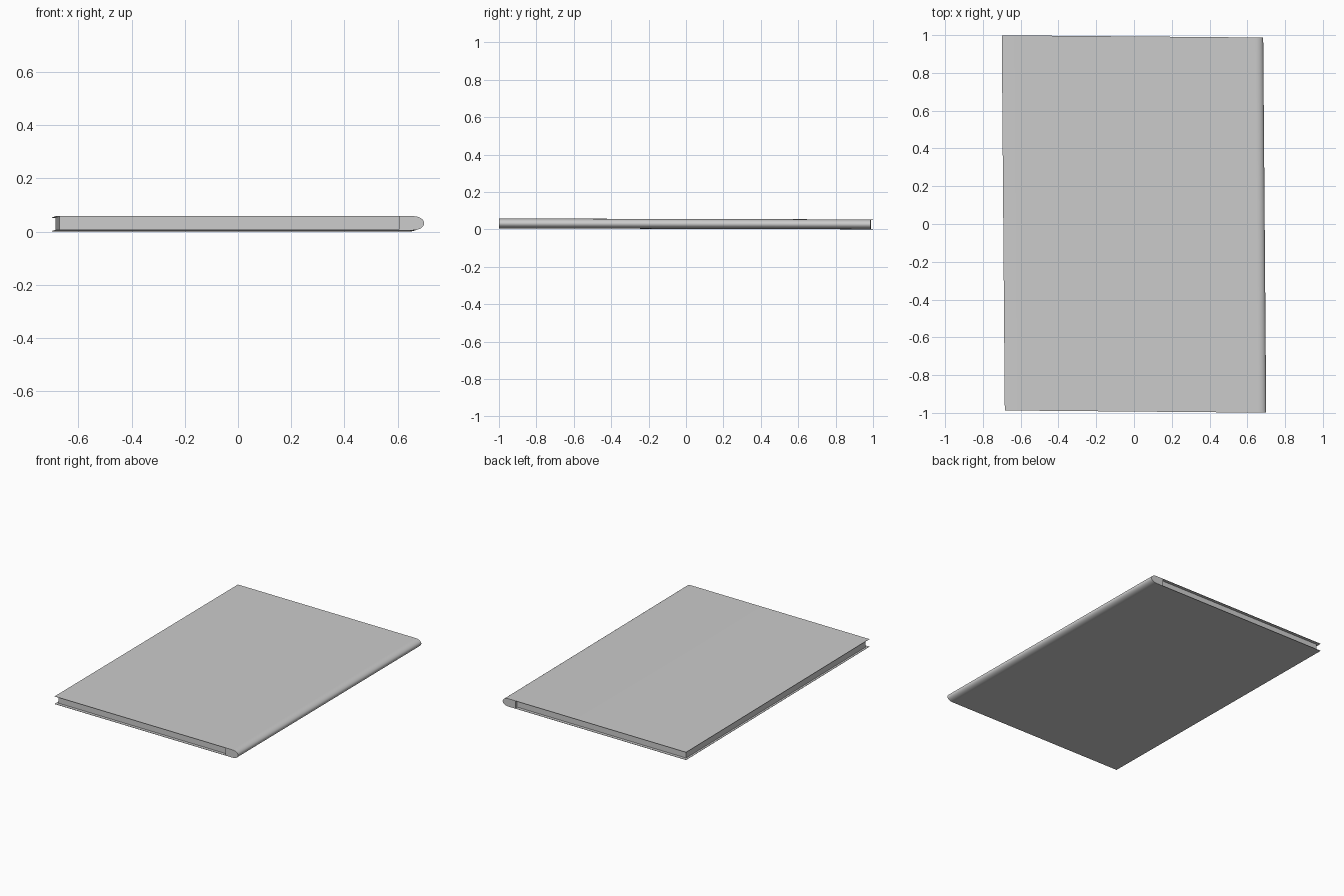
import bpy, bmesh, math
from mathutils import Matrix

if "Cube" in bpy.data.objects:
    bpy.data.objects.remove(bpy.data.objects["Cube"])

# Slightly skewed, slightly tilted closed book
SKEW = Matrix(((1, -0.008, 0, 0),
               (-0.0085, 1, 0, 0),
               (0, -0.0025, 1, 0),
               (0, 0, 0, 1)))


def extrude_profile(name, profile, half_len):
    """Extrude an (x, z) outline along y, then skew it."""
    bm = bmesh.new()
    face = bm.faces.new([bm.verts.new((x, -half_len, z)) for x, z in profile])
    ext = bmesh.ops.extrude_face_region(bm, geom=[face])
    verts = [g for g in ext["geom"] if isinstance(g, bmesh.types.BMVert)]
    bmesh.ops.translate(bm, verts=verts, vec=(0, 2 * half_len, 0))
    bm.transform(SKEW)
    bmesh.ops.recalc_face_normals(bm, faces=bm.faces)
    mesh = bpy.data.meshes.new(name)
    bm.to_mesh(mesh)
    bm.free()
    ob = bpy.data.objects.new(name, mesh)
    bpy.context.collection.objects.link(ob)
    bpy.context.view_layer.objects.active = ob
    ob.select_set(True)
    bpy.ops.object.shade_smooth_by_angle(angle=math.radians(35))
    ob.select_set(False)
    return ob


X0, X1 = -0.692, 0.692          # fore edge, spine back
Z0, Z1 = 0.0025, 0.0555         # bottom and top of the covers
T = 0.002                       # cover thickness
INNER = 0.597                   # inner face of the spine
ARC = 0.65                      # where the spine starts to round

# Covers and solid rounded spine share one cross-section
mid, rz = (Z0 + Z1) / 2, (Z1 - Z0) / 2
arc = [(ARC + (X1 - ARC) * math.cos(a), mid + rz * math.sin(a))
       for a in (math.pi * (i / 16 - 0.5) for i in range(17))]
cover = [(X0, Z0)] + arc + [(X0, Z1), (X0, Z1 - T), (INNER, Z1 - T),
                            (INNER, Z0 + T), (X0, Z0 + T)]
extrude_profile("cover_and_spine", cover, 0.993)

# Page block, set in from the cover edges
pages = [(-0.678, Z0 + T), (INNER, Z0 + T), (INNER, Z1 - T), (-0.678, Z1 - T)]
extrude_profile("page_block", pages, 0.972)
